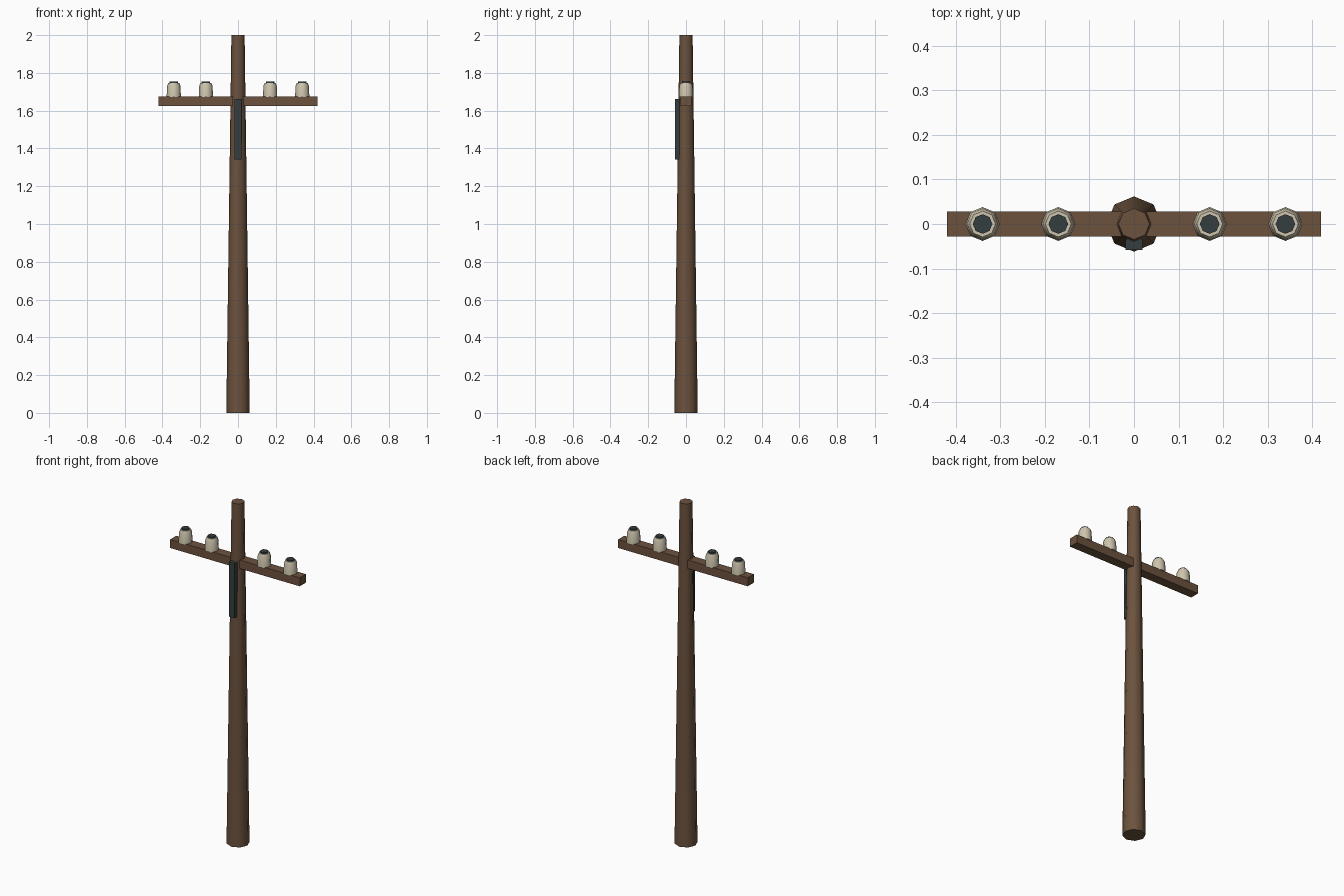
import bpy, bmesh, math

if "Cube" in bpy.data.objects:
    bpy.data.objects.remove(bpy.data.objects["Cube"])

def material(name, col):
    m = bpy.data.materials.new(name)
    m.diffuse_color = (*col, 1)
    m.use_nodes = True
    m.node_tree.nodes["Principled BSDF"].inputs["Base Color"].default_value = m.diffuse_color
    return m

WOOD = material("wood", (0.15, 0.085, 0.048))
CERAMIC = material("ceramic", (0.62, 0.56, 0.42))
METAL = material("dark_metal", (0.035, 0.048, 0.05))

def finish(name, bm, mat, loc=(0, 0, 0), smooth=False):
    bmesh.ops.recalc_face_normals(bm, faces=bm.faces)
    me = bpy.data.meshes.new(name)
    bm.to_mesh(me)
    bm.free()
    me.materials.append(mat)
    ob = bpy.data.objects.new(name, me)
    ob.location = loc
    bpy.context.collection.objects.link(ob)
    if smooth:
        bpy.ops.object.select_all(action='DESELECT')
        ob.select_set(True)
        bpy.context.view_layer.objects.active = ob
        bpy.ops.object.shade_smooth_by_angle(angle=math.radians(50))
    return ob

def lathe(name, profile, mat, loc=(0, 0, 0), sides=8):
    """Closed solid of revolution from (radius, z) points."""
    bm = bmesh.new()
    rings = [[bm.verts.new((r * math.cos(2 * math.pi * i / sides),
                            r * math.sin(2 * math.pi * i / sides), z))
              for i in range(sides)] for r, z in profile]
    for a, b in zip(rings, rings[1:]):
        for i in range(sides):
            j = (i + 1) % sides
            bm.faces.new((a[i], a[j], b[j], b[i]))
    bm.faces.new(rings[0])
    bm.faces.new(rings[-1])
    return finish(name, bm, mat, loc, smooth=True)

def box(name, size, loc, mat):
    bm = bmesh.new()
    bmesh.ops.create_cube(bm, size=1)
    bmesh.ops.scale(bm, vec=size, verts=bm.verts)
    return finish(name, bm, mat, loc)

# tapered pole, crossarm and front plate
lathe("pole", [(0.062, 0), (0.035, 2)], WOOD)
box("crossarm", (0.84, 0.056, 0.05), (0, 0, 1.65), WOOD)
box("front_plate", (0.038, 0.024, 0.32), (0, -0.046, 1.502), METAL)

# insulators with dark caps
for n, x in enumerate((-0.34, -0.17, 0.17, 0.34), 1):
    lathe(f"insulator_{n}", [(0.038, 1.672), (0.035, 1.732), (0.029, 1.747)], CERAMIC, (x, 0, 0))
    lathe(f"insulator_cap_{n}", [(0.022, 1.74), (0.022, 1.755)], METAL, (x, 0, 0))
